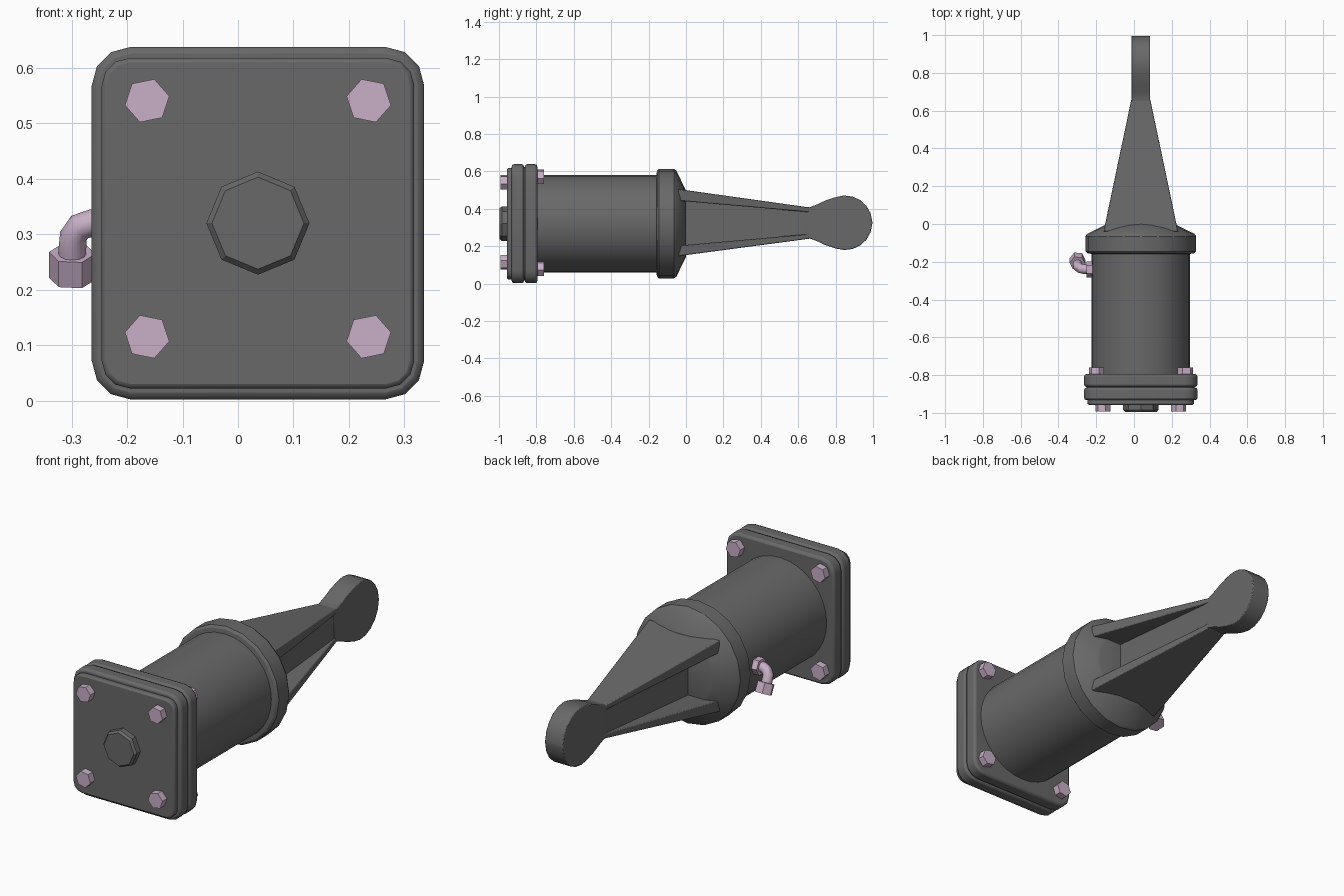
import bpy, bmesh, math
from mathutils import Vector

if "Cube" in bpy.data.objects:
    bpy.data.objects.remove(bpy.data.objects["Cube"])

CX, CZ = 0.036, 0.32


def material(name, rgb):
    m = bpy.data.materials.new(name)
    m.diffuse_color = (*rgb, 1)
    m.use_nodes = True
    m.node_tree.nodes["Principled BSDF"].inputs["Base Color"].default_value = m.diffuse_color
    return m


IRON = material("dark_iron", (0.14, 0.14, 0.14))
PINK = material("pale_pink", (0.58, 0.43, 0.57))


def finish(name, bm, mat, bevel=0, smooth=True):
    bmesh.ops.recalc_face_normals(bm, faces=bm.faces)
    me = bpy.data.meshes.new(name)
    bm.to_mesh(me)
    bm.free()
    ob = bpy.data.objects.new(name, me)
    bpy.context.collection.objects.link(ob)
    me.materials.append(mat)
    if bevel:
        b = ob.modifiers.new("bevel", 'BEVEL')
        b.width, b.segments, b.limit_method = bevel, 2, 'ANGLE'
        b.angle_limit = math.radians(40)
    if smooth:
        bpy.ops.object.select_all(action='DESELECT')
        ob.select_set(True)
        bpy.context.view_layer.objects.active = ob
        bpy.ops.object.shade_smooth_by_angle(angle=math.radians(32))
    return ob


def loft(name, rings, mat, **kw):
    """Skin matching rings of points and cap both ends."""
    bm = bmesh.new()
    vs = [[bm.verts.new(p) for p in r] for r in rings]
    n = len(vs[0])
    for a, b in zip(vs, vs[1:]):
        for i in range(n):
            bm.faces.new((a[i], a[(i + 1) % n], b[(i + 1) % n], b[i]))
    bm.faces.new(vs[0])
    bm.faces.new(vs[-1])
    return finish(name, bm, mat, **kw)


def ring(c, axis, r, n, turn=0.0):
    q = Vector(axis).to_track_quat('Z', 'Y')
    return [Vector(c) + q @ Vector((r * math.cos(turn + math.tau * i / n),
                                    r * math.sin(turn + math.tau * i / n), 0)) for i in range(n)]


def turned(name, profile, n, mat, **kw):
    """Revolve (y, radius) profile about the main axis."""
    return loft(name, [ring((CX, y, CZ), (0, 1, 0), r, n) for y, r in profile], mat, **kw)


def plate(name, hx, hz, y0, y1, rad, bevel):
    pts = []
    for sx, sz, start in ((1, 1, 0), (-1, 1, 90), (-1, -1, 180), (1, -1, 270)):
        for k in range(4):
            a = math.radians(start + 30 * k)
            pts.append((CX + sx * (hx - rad) + rad * math.cos(a),
                        CZ + sz * (hz - rad) + rad * math.sin(a)))
    loft(name, [[(x, y, z) for x, z in pts] for y in (y0, y1)], IRON, bevel=bevel)


def hexnut(name, c, axis, r, length, turn=0.0):
    c, d = Vector(c), Vector(axis).normalized() * length / 2
    loft(name, [ring(c - d, axis, r, 6, turn), ring(c + d, axis, r, 6, turn)], PINK, smooth=False)


# Square end flanges, cover and centre boss
plate("rear_flange", 0.30, 0.318, -0.862, -0.795, 0.07, 0.012)
plate("front_flange", 0.30, 0.318, -0.932, -0.866, 0.07, 0.012)
plate("flange_gasket", 0.285, 0.303, -0.87, -0.858, 0.06, 0)
plate("cover_plate", 0.282, 0.298, -0.957, -0.925, 0.05, 0.008)
turned("centre_boss", [(-0.94, 0.093), (-0.985, 0.093), (-0.996, 0.083)], 8, IRON, smooth=False)

# Cylinder barrel, then collar with a conical shoulder
turned("barrel", [(-0.80, 0.26), (-0.13, 0.26)], 32, IRON)
turned("collar", [(-0.16, 0.25), (-0.155, 0.282), (-0.145, 0.293), (-0.065, 0.293),
                  (-0.052, 0.284), (-0.006, 0.19), (0.0, 0.178)], 20, IRON)

# Bolt heads in front, nuts behind
for sx in (-1, 1):
    for sz in (-1, 1):
        side = ("right" if sx > 0 else "left") + ("_upper" if sz > 0 else "_lower")
        hexnut("bolt_head_" + side, (CX + 0.2 * sx, -0.968, 0.328 + 0.213 * sz),
               (0, 1, 0), 0.041, 0.05, 0.2 * sx * sz)
        hexnut("nut_" + side, (CX + 0.235 * sx, -0.782, 0.325 + 0.245 * sz),
               (0, 1, 0), 0.041, 0.044, 0.2 * sx)


# Tapered arm: two flared flanges joined by a web
def rect(y, hw, z0, z1):
    return [(CX - hw, y, z0), (CX + hw, y, z0), (CX + hw, y, z1), (CX - hw, y, z1)]


loft("arm_upper_flange", [rect(-0.04, 0.197, 0.443, 0.505), rect(0.66, 0.05, 0.382, 0.407)],
     IRON, bevel=0.004)
loft("arm_lower_flange", [rect(-0.04, 0.197, 0.147, 0.203), rect(0.66, 0.05, 0.24, 0.265)],
     IRON, bevel=0.004)
loft("arm_web", [rect(-0.04, 0.048, 0.18, 0.47), rect(0.66, 0.048, 0.25, 0.395)], IRON)

# Rounded solid eye with a flared neck
EY, EZ, R = 0.85, 0.325, 0.146
half = [(0.64, 0.0835), (0.66, 0.083), (0.70, 0.098), (0.745, 0.119)]
half += [(EY + R * math.cos(math.radians(a)), R * math.sin(math.radians(a)))
         for a in range(110, 0, -18)]
outline = [(y, EZ + h) for y, h in half] + [(EY + R, EZ)] + [(y, EZ - h) for y, h in reversed(half)]
loft("arm_eye", [[(x, y, z) for y, z in outline] for x in (CX - 0.05, CX + 0.05)], IRON, bevel=0.004)

# Elbow fitting on the left side
path = [Vector(p) for p in ((-0.21, -0.24, 0.32), (-0.265, -0.24, 0.32), (-0.286, -0.235, 0.313),
                            (-0.297, -0.227, 0.297), (-0.299, -0.216, 0.272), (-0.299, -0.2, 0.24))]
rings = []
for i, p in enumerate(path):
    t = (path[min(i + 1, 5)] - path[max(i - 1, 0)]).normalized()
    u = t.cross(Vector((0, 1, 0))).normalized()
    w = t.cross(u)
    rings.append([p + 0.025 * (math.cos(math.tau * k / 12) * u + math.sin(math.tau * k / 12) * w)
                  for k in range(12)])
loft("elbow_pipe", rings, PINK)
hexnut("elbow_base_nut", (-0.232, -0.24, 0.32), (1, 0, 0), 0.042, 0.04)
hexnut("elbow_end_nut", (-0.299, -0.197, 0.243), (0, 0.45, -0.9), 0.042, 0.052, 0.1)
